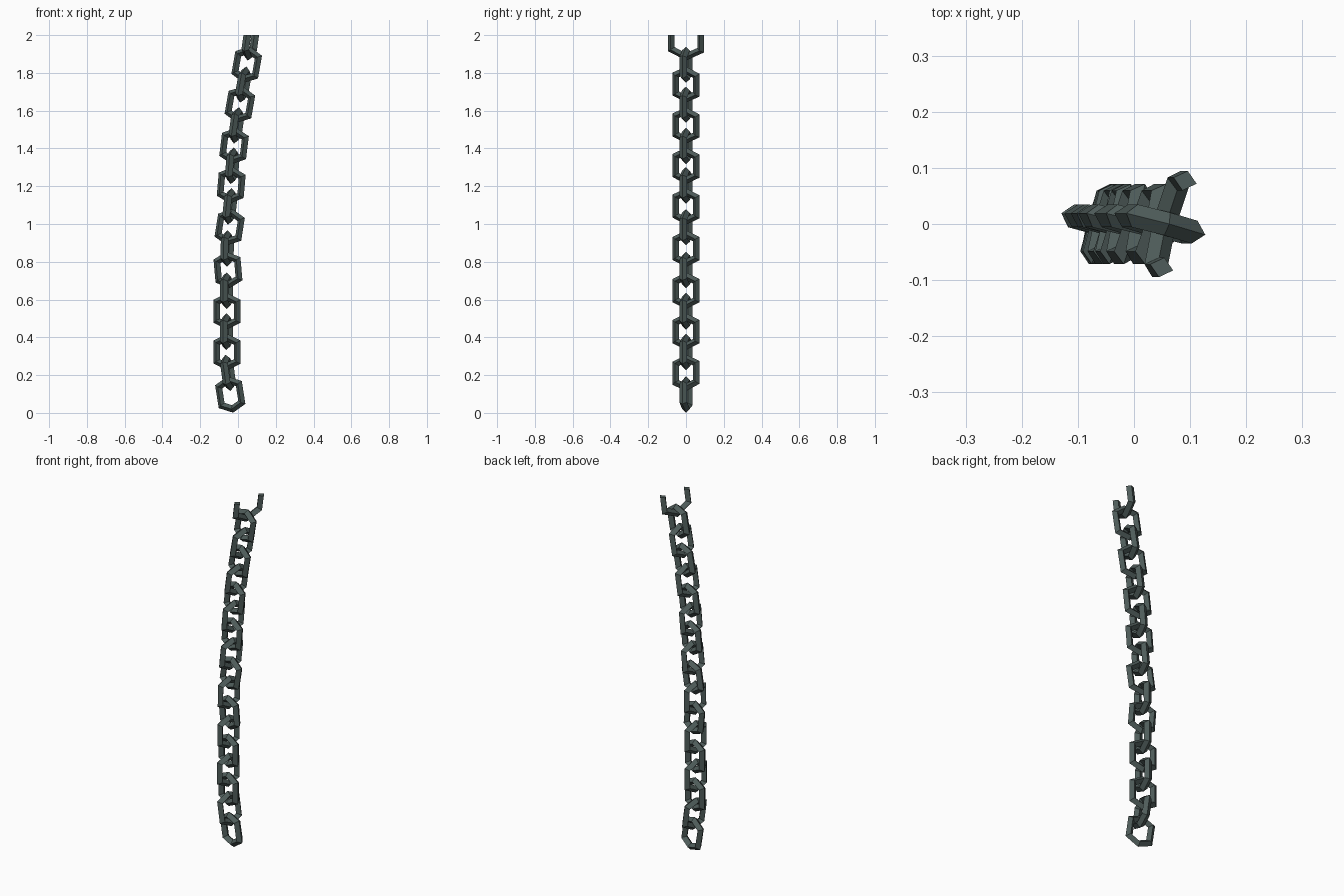
import bpy, bmesh, math
from mathutils import Matrix, Vector

if "Cube" in bpy.data.objects:
    bpy.data.objects.remove(bpy.data.objects["Cube"])

steel = bpy.data.materials.new("dark_green_steel")
steel.diffuse_color = (0.078, 0.108, 0.103, 1)
steel.use_nodes = True
steel.node_tree.nodes["Principled BSDF"].inputs["Base Color"].default_value = steel.diffuse_color

R_IN, R_OUT = 0.018, 0.021   # diamond half diagonals: in link plane, across it


def sweep(name, path, closed, matrix, clip_z=None):
    """Sweep a diamond section along a flat path in local XZ with mitred corners."""
    bm = bmesh.new()
    pts = [Vector((x, 0, z)) for x, z in path]
    n = len(pts)
    rings = []
    for i, p in enumerate(pts):
        a = (p - pts[i - 1]).normalized() if closed or i > 0 else None
        b = (pts[(i + 1) % n] - p).normalized() if closed or i < n - 1 else None
        a, b = a or b, b or a
        t = (a + b).normalized()
        side = Vector((t.z, 0, -t.x)) * (R_IN / t.dot(a))
        across = Vector((0, R_OUT, 0))
        rings.append([bm.verts.new(p + o) for o in (side, across, -side, -across)])
    for i in range(n if closed else n - 1):
        r, s = rings[i], rings[(i + 1) % n]
        for k in range(4):
            m = (k + 1) % 4
            bm.faces.new((r[k], r[m], s[m], s[k]))
    if not closed:
        bm.faces.new(rings[0])
        bm.faces.new(rings[-1])
    bm.transform(matrix)
    if clip_z is not None:   # cut flat and cap the open ends
        bmesh.ops.bisect_plane(bm, geom=bm.verts[:] + bm.edges[:] + bm.faces[:],
                               plane_co=(0, 0, clip_z), plane_no=(0, 0, 1), clear_outer=True)
        bmesh.ops.holes_fill(bm, edges=[e for e in bm.edges if e.is_boundary], sides=4)
    bmesh.ops.recalc_face_normals(bm, faces=bm.faces[:])
    me = bpy.data.meshes.new(name)
    bm.to_mesh(me)
    bm.free()
    me.materials.append(steel)
    bpy.context.collection.objects.link(bpy.data.objects.new(name, me))


def place(x, z, tilt, yaw):
    return (Matrix.Translation((x, 0, z)) @ Matrix.Rotation(math.radians(tilt), 4, 'Y')
            @ Matrix.Rotation(math.radians(yaw), 4, 'Z'))


# Closed hexagonal links, top to bottom: x, z, lean; every second one turned 90 degrees
hexagon = [(0, 0.077), (0.056, 0.05), (0.056, -0.05), (0, -0.077), (-0.056, -0.05), (-0.056, 0.05)]
links = [
    (0.046, 1.843, 10), (0.028, 1.738, 10), (0.010, 1.632, 10), (-0.008, 1.522, 8),
    (-0.021, 1.413, 7), (-0.030, 1.308, 5), (-0.036, 1.205, 5), (-0.043, 1.093, 6),
    (-0.044, 0.983, 9), (-0.057, 0.870, 1), (-0.053, 0.757, -5), (-0.060, 0.647, 0),
    (-0.058, 0.538, 0), (-0.061, 0.430, 0), (-0.058, 0.322, 0), (-0.053, 0.212, -8),
    (-0.041, 0.097, -9),
]
for i, (x, z, lean) in enumerate(links):
    sweep(f"chain_link_{i + 1}", hexagon, True, place(x, z, lean, -15 + 90 * (i % 2)))

# Half link at the top, cut flat
half = [(-0.080, 0.2), (-0.080, 0.038), (0, 0), (0.080, 0.038), (0.080, 0.2)]
sweep("top_half_link", half, False, place(0.054, 1.885, 8, 75), clip_z=2.0)
